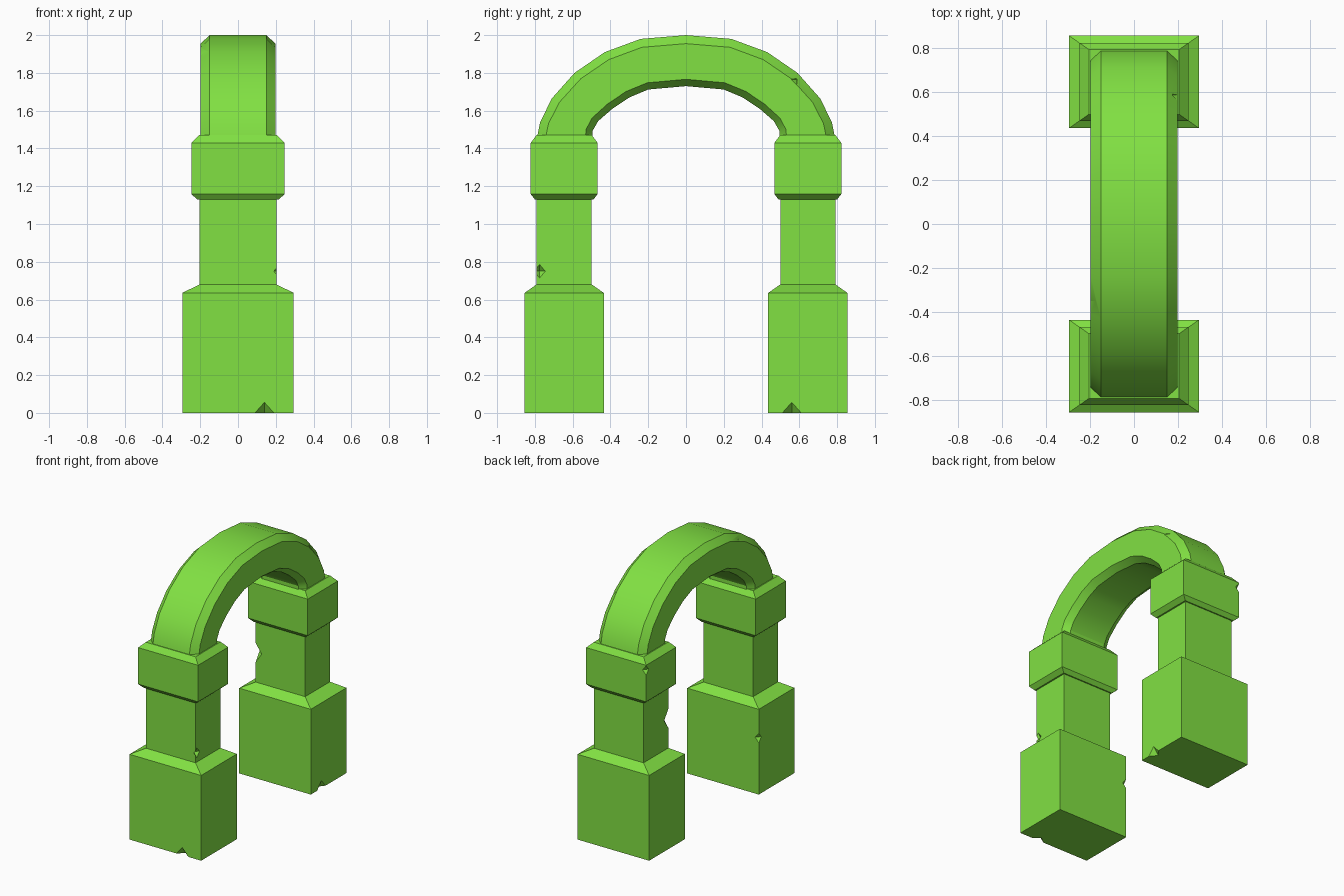
import bpy, bmesh
from mathutils import Vector

if "Cube" in bpy.data.objects:
    bpy.data.objects.remove(bpy.data.objects["Cube"])

green = bpy.data.materials.new("green_stone")
green.diffuse_color = (0.22, 0.75, 0.055, 1)
green.use_nodes = True
green.node_tree.nodes["Principled BSDF"].inputs["Base Color"].default_value = green.diffuse_color


def loft(name, rings):
    """Skin a list of equally long point rings and cap both ends."""
    bm = bmesh.new()
    loops = [[bm.verts.new(p) for p in ring] for ring in rings]
    n = len(loops[0])
    for a, b in zip(loops, loops[1:]):
        for i in range(n):
            j = (i + 1) % n
            bm.faces.new((a[i], a[j], b[j], b[i]))
    bm.faces.new(loops[0])
    bm.faces.new(loops[-1])
    bmesh.ops.recalc_face_normals(bm, faces=bm.faces)
    mesh = bpy.data.meshes.new(name)
    bm.to_mesh(mesh)
    bm.free()
    mesh.materials.append(green)
    obj = bpy.data.objects.new(name, mesh)
    bpy.context.collection.objects.link(obj)
    return obj


def chip(obj, location, size):
    """Knock a small diamond-shaped chip out of an edge."""
    x, y, z = location
    sx, sy, sz = size
    square = [(x + sx, y, z), (x, y + sy, z), (x - sx, y, z), (x, y - sy, z)]
    tip = 0.02
    top = [Vector(p).lerp(Vector((x, y, z)), 1 - tip) + Vector((0, 0, sz)) for p in square]
    low = [Vector(p).lerp(Vector((x, y, z)), 1 - tip) - Vector((0, 0, sz)) for p in square]
    cutter = loft("chip_cutter", [low, square, top])
    cutter.hide_render = True
    mod = obj.modifiers.new("chip", 'BOOLEAN')
    mod.operation = 'DIFFERENCE'
    mod.solver = 'EXACT'
    mod.object = cutter
    bpy.context.view_layer.objects.active = obj
    bpy.ops.object.modifier_apply(modifier=mod.name)
    bpy.data.objects.remove(cutter)


# Pillars: half width in x, half depth in y, height
profile = [(0.295, 0.21, 0), (0.295, 0.21, 0.635), (0.204, 0.146, 0.68),
           (0.204, 0.146, 1.13), (0.215, 0.155, 1.13), (0.247, 0.177, 1.158),
           (0.247, 0.177, 1.43), (0.205, 0.147, 1.47)]


def pillar(name, cy):
    return loft(name, [[(-w, cy - d, z), (w, cy - d, z), (w, cy + d, z), (-w, cy + d, z)]
                       for w, d, z in profile])


front = pillar("front_pillar", -0.645)
back = pillar("back_pillar", 0.645)

# Arch: outer and inner curve points (y, z) of one half, foot to crown
outer = [(0.788, 1.46), (0.772, 1.54), (0.71, 1.665), (0.59, 1.80), (0.43, 1.91), (0.24, 1.98), (0, 2.0)]
inner = [(0.495, 1.46), (0.495, 1.492), (0.465, 1.545), (0.39, 1.61), (0.30, 1.67), (0.20, 1.712), (0, 1.73)]


def section(o, i):
    """Chamfered cross-section between an outer and an inner point."""
    o, i = Vector((0, *o)), Vector((0, *i))
    d = (i - o).normalized()
    half = [(0.15, o), (0.198, o + d * 0.045), (0.198, i - d * 0.036), (0.15, i)]
    return [(x, p.y, p.z) for x, p in half] + [(-x, p.y, p.z) for x, p in reversed(half)]


rings = [section(o, i) for o, i in zip(outer, inner)]
rings += [[(x, -y, z) for x, y, z in r] for r in reversed(rings[:-1])]
arch = loft("arch", rings)

# Chips in the stone
for obj, loc, size in [
    (front, (0.14, -0.855, 0), (0.05, 0.04, 0.055)),
    (front, (0.204, -0.775, 0.75), (0.03, 0.03, 0.035)),
    (front, (-0.295, -0.435, 0.42), (0.03, 0.03, 0.035)),
    (back, (0.295, 0.56, 0), (0.04, 0.05, 0.055)),
    (back, (-0.204, 0.499, 0.90), (0.05, 0.05, 0.07)),
    (back, (-0.247, 0.822, 1.39), (0.03, 0.03, 0.035)),
    (arch, (0.2, 0.585, 1.765), (0.03, 0.03, 0.03)),
    (arch, (-0.2, -0.35, 1.92), (0.03, 0.03, 0.03)),
]:
    chip(obj, loc, size)

# Smooth curve, crisp edges
bpy.ops.object.select_all(action='DESELECT')
arch.select_set(True)
bpy.context.view_layer.objects.active = arch
bpy.ops.object.shade_smooth_by_angle(angle=0.5)
